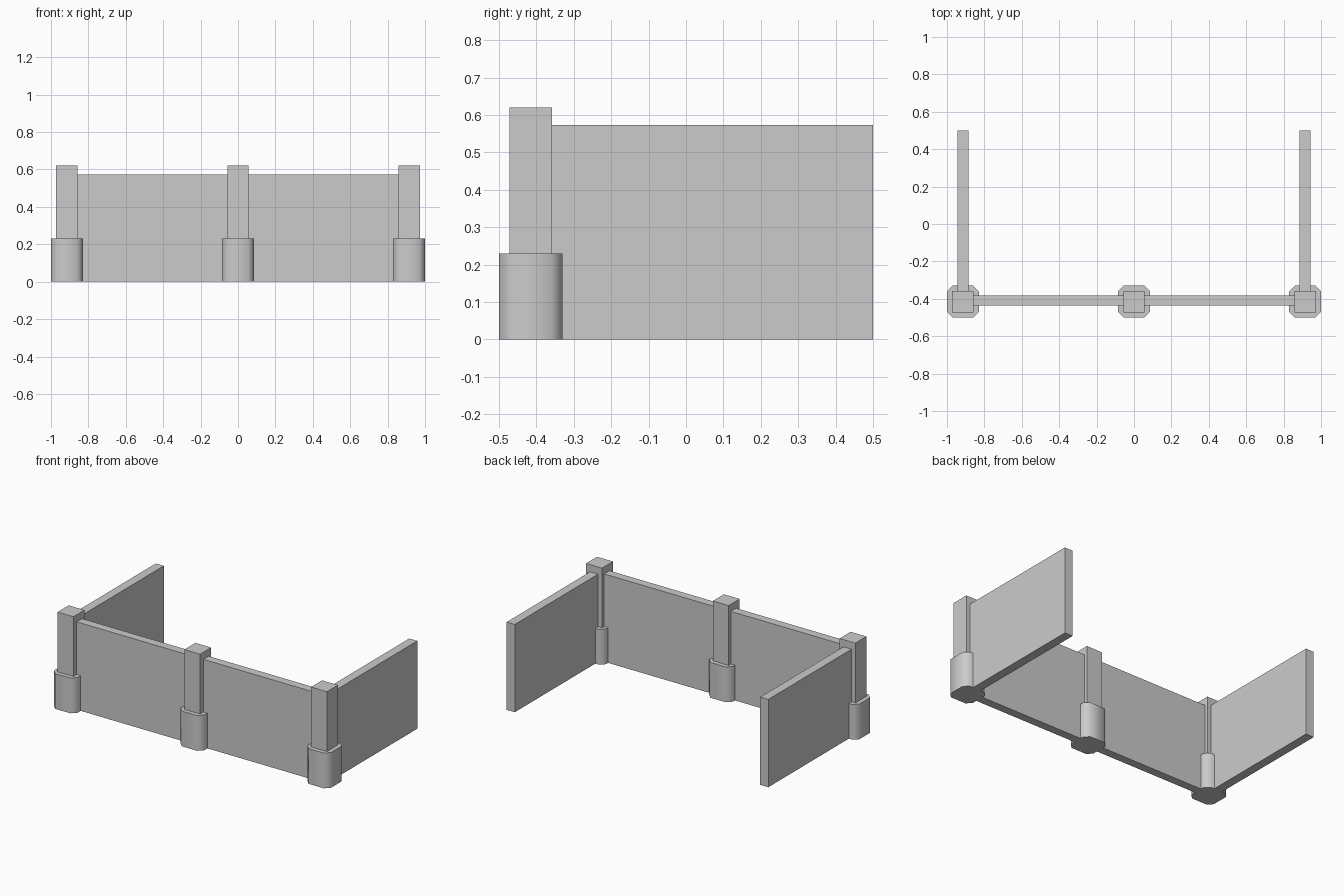
import bpy, bmesh
from math import radians

if "Cube" in bpy.data.objects:
    bpy.data.objects.remove(bpy.data.objects["Cube"])

POST_Y = -0.415
POST_X = 0.915
WALL_H = 0.573


def prism(name, outline, z0, z1, smooth=False):
    """Extrude a flat outline from z0 up to z1."""
    bm = bmesh.new()
    face = bm.faces.new([bm.verts.new((x, y, z0)) for x, y in outline])
    top = bmesh.ops.extrude_face_region(bm, geom=[face])["geom"]
    for v in top:
        if isinstance(v, bmesh.types.BMVert):
            v.co.z = z1
    bmesh.ops.recalc_face_normals(bm, faces=bm.faces)
    mesh = bpy.data.meshes.new(name)
    bm.to_mesh(mesh)
    bm.free()
    obj = bpy.data.objects.new(name, mesh)
    bpy.context.collection.objects.link(obj)
    if smooth:
        bpy.ops.object.select_all(action='DESELECT')
        obj.select_set(True)
        bpy.context.view_layer.objects.active = obj
        bpy.ops.object.shade_smooth_by_angle(angle=radians(50))
    return obj


def box(name, x0, x1, y0, y1, z0, z1):
    return prism(name, [(x0, y0), (x1, y0), (x1, y1), (x0, y1)], z0, z1)


# Three posts, each a square shaft in a chamfered footing
R, C, S = 0.085, 0.03, 0.057
octagon = [(-R + C, -R), (R - C, -R), (R, -R + C), (R, R - C),
           (R - C, R), (-R + C, R), (-R, R - C), (-R, -R + C)]
for side, cx in (("left", -POST_X), ("middle", 0), ("right", POST_X)):
    prism(f"post_footing_{side}", [(cx + x, POST_Y + y) for x, y in octagon],
          0, 0.23, smooth=True)
    box(f"post_shaft_{side}", cx - S, cx + S, POST_Y - S, POST_Y + S, 0.23, 0.62)

# Front and side wall panels between and behind the posts
for side, s in (("left", -1), ("right", 1)):
    a, b = sorted((s * (S - 0.005), s * (POST_X - S + 0.005)))
    box(f"front_wall_{side}", a, b, -0.437, -0.382, 0, WALL_H)
    cx = s * 0.915
    box(f"side_wall_{side}", cx - 0.029, cx + 0.029, POST_Y + S - 0.005, 0.5, 0, WALL_H)
